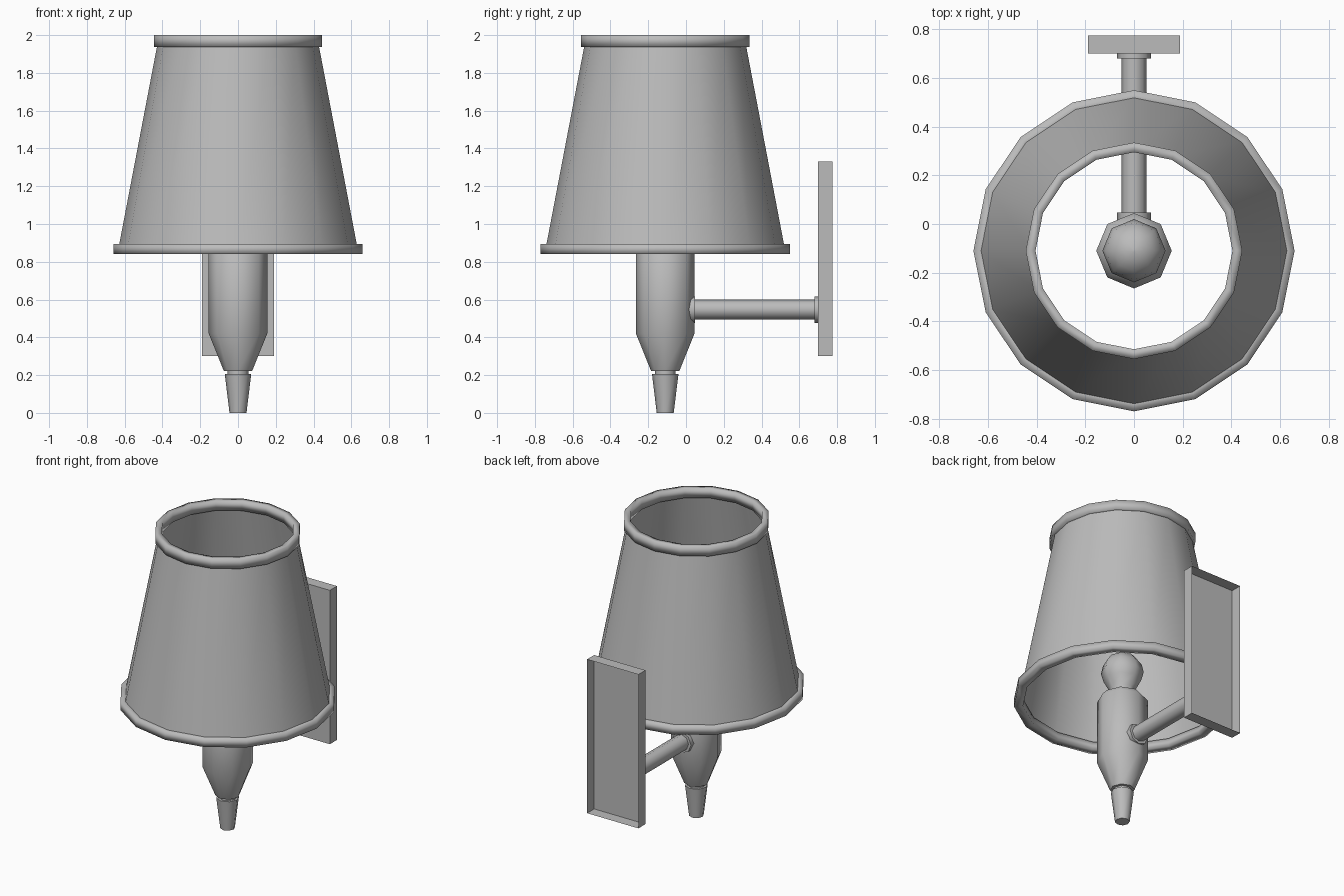
import bpy, math
from mathutils import Matrix, Vector

cube = bpy.data.objects.get("Cube")
if cube:
    bpy.data.objects.remove(cube, do_unlink=True)

AXIS_Y = -0.11   # lamp axis
ARM_Z = 0.547    # arm height

metal = bpy.data.materials.new("plain grey")
grey = (0.5, 0.5, 0.5, 1)
metal.diffuse_color = grey
metal.use_nodes = True
metal.node_tree.nodes["Principled BSDF"].inputs["Base Color"].default_value = grey


def make(name, verts, faces, angle=None):
    mesh = bpy.data.meshes.new(name)
    mesh.from_pydata(verts, [], faces)
    mesh.materials.append(metal)
    obj = bpy.data.objects.new(name, mesh)
    bpy.context.collection.objects.link(obj)
    if angle:
        bpy.ops.object.select_all(action='DESELECT')
        obj.select_set(True)
        bpy.context.view_layer.objects.active = obj
        bpy.ops.object.shade_smooth_by_angle(angle=math.radians(angle))
    return obj


def lathe(name, profile, sides, angle=50, caps=True, loop=False, place=None):
    """Turn (radius, height) points, listed bottom to top, around the lamp axis."""
    place = place or Matrix.Translation((0, AXIS_Y, 0))
    verts = [place @ Vector((r * math.cos(t), r * math.sin(t), z))
             for r, z in profile
             for t in (math.tau * i / sides for i in range(sides))]
    rows, faces = len(profile), []
    for a in range(rows if loop else rows - 1):
        b = (a + 1) % rows
        for i in range(sides):
            j = (i + 1) % sides
            faces.append((a * sides + i, a * sides + j, b * sides + j, b * sides + i))
    if caps:
        faces.append(tuple(reversed(range(sides))))
        faces.append(tuple(range((rows - 1) * sides, rows * sides)))
    return make(name, verts, faces, angle)


def rim(name, inner, outer, low, high):
    ring = [(inner, low), (outer, low), (outer, high), (inner, high)]
    lathe(name, ring, 16, angle=100, caps=False, loop=True)


# Open conical shade with a band at each end
lathe("shade", [(0.635, 0.86), (0.425, 1.96)], 16, caps=False)
rim("shade_bottom_rim", 0.605, 0.66, 0.84, 0.893)
rim("shade_top_rim", 0.405, 0.445, 1.937, 2.0)

# Lamp holder, finial and bulb
lathe("finial", [(0.045, 0), (0.07, 0.205)], 8)
lathe("finial_neck", [(0.055, 0.2), (0.055, 0.23)], 8)
lathe("lamp_holder", [(0.075, 0.222), (0.155, 0.42), (0.155, 0.84), (0.125, 0.875)], 8)
dome = [(0.13 * math.cos(a), 1.04 + 0.13 * math.sin(a))
        for a in (math.radians(d) for d in (0, 25, 50, 72, 88))]
lathe("bulb", [(0.075, 0.86), (0.08, 0.92), (0.115, 0.985)] + dome, 8)

# Arm to the wall, with a collar at each end
along_y = Matrix.Translation((0, 0, ARM_Z)) @ Matrix.Rotation(-math.pi / 2, 4, 'X')
for name, radius, start, end in (("arm", 0.052, 0.0, 0.7),
                                 ("holder_collar", 0.07, 0.015, 0.047),
                                 ("wall_collar", 0.07, 0.68, 0.7)):
    lathe(name, [(radius, start), (radius, end)], 8, place=along_y)

# Wall plate: a shallow box open at the back
corners = [(-0.19, 0.3), (0.19, 0.3), (0.19, 1.33), (-0.19, 1.33)]
plate = [(x, y, z) for y in (0.7, 0.775) for x, z in corners]
sides = [(i, i + 4, (i + 1) % 4 + 4, (i + 1) % 4) for i in range(4)]
make("wall_plate", plate, [(0, 1, 2, 3)] + sides)
